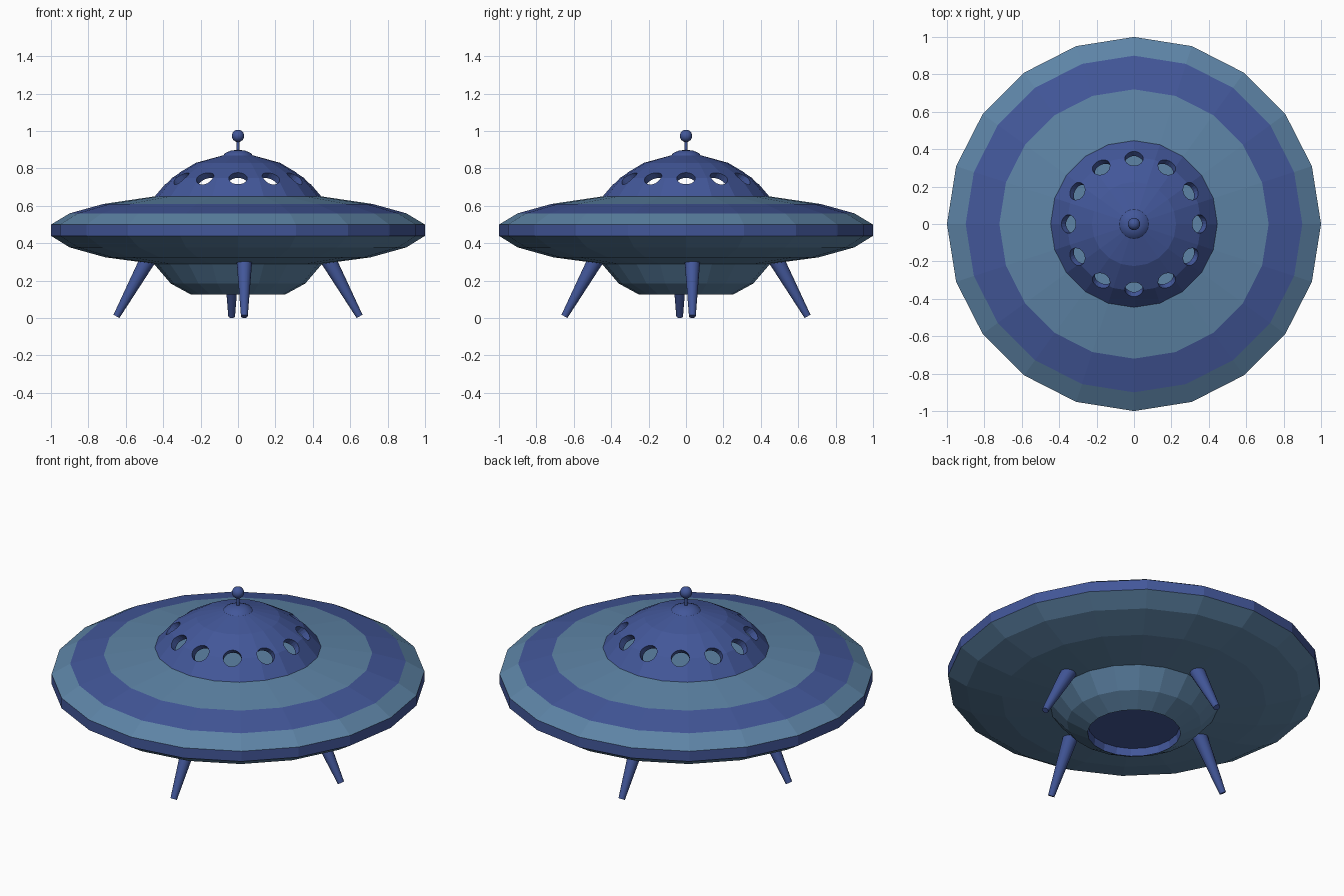
import bpy, bmesh, math
from mathutils import Vector, Matrix

if "Cube" in bpy.data.objects:
    bpy.data.objects.remove(bpy.data.objects["Cube"])


def material(name, rgb):
    m = bpy.data.materials.new(name)
    m.diffuse_color = (*rgb, 1)
    m.use_nodes = True
    m.node_tree.nodes["Principled BSDF"].inputs["Base Color"].default_value = m.diffuse_color
    return m


PALE = material("steel_blue", (0.11, 0.23, 0.38))
BLUE = material("deep_blue", (0.055, 0.095, 0.32))


def make_object(name, bm, mats, smooth=False):
    bmesh.ops.recalc_face_normals(bm, faces=bm.faces)
    me = bpy.data.meshes.new(name)
    bm.to_mesh(me)
    bm.free()
    for m in mats:
        me.materials.append(m)
    ob = bpy.data.objects.new(name, me)
    bpy.context.collection.objects.link(ob)
    if smooth:
        bpy.ops.object.select_all(action='DESELECT')
        ob.select_set(True)
        bpy.context.view_layer.objects.active = ob
        bpy.ops.object.shade_smooth_by_angle(angle=math.radians(40))
    return ob


def lathe(name, profile, sides, mats, bands=None, smooth=False):
    """Spin an (r, z) profile round z; bands gives a material per segment."""
    bm = bmesh.new()
    rings = []
    for r, z in profile:
        if r == 0:
            rings.append([bm.verts.new((0, 0, z))] * sides)
        else:
            rings.append([bm.verts.new((r * math.cos(a), r * math.sin(a), z))
                          for a in (math.tau * i / sides for i in range(sides))])
    for s, (a, b) in enumerate(zip(rings, rings[1:])):
        for i in range(sides):
            j = (i + 1) % sides
            quad = list(dict.fromkeys((a[i], a[j], b[j], b[i])))
            f = bm.faces.new(quad)
            f.material_index = bands[s] if bands else 0
    return make_object(name, bm, mats, smooth)


def add_cone(bm, p, q, r1, r2, sides):
    p, q = Vector(p), Vector(q)
    d = q - p
    rot = d.to_track_quat('Z', 'Y').to_matrix().to_4x4()
    bmesh.ops.create_cone(bm, cap_ends=True, segments=sides, radius1=r1, radius2=r2,
                          depth=d.length, matrix=Matrix.Translation((p + q) / 2) @ rot)


# Saucer hull with coloured bands, lower bowl and recessed hatch
lathe("saucer_hull",
      [(0, .65), (.45, .65), (.72, .61), (.9, .56), (1, .5), (1, .44), (.9, .378),
       (.71, .325), (.45, .29), (.36, .185), (.25, .125), (.245, .17), (0, .17)],
      20, [PALE, BLUE], [0, 0, 1, 0, 1, 0, 0, 0, 0, 0, 1, 1])

# Hollow cabin dome
dome = lathe("cabin_dome",
             [(0, .875), (.08, .87), (.225, .83), (.36, .75), (.45, .645),
              (.41, .645), (.335, .72), (.21, .795), (.07, .835), (0, .84)],
             20, [BLUE])

# Ring of round porthole cutters, tilted square to the dome
bm = bmesh.new()
for k in range(12):
    a = math.tau * k / 12
    out = Vector((math.cos(a), math.sin(a), 0))
    centre = out * .355 + Vector((0, 0, .752))
    axis = (out * .7 + Vector((0, 0, .72))).normalized()
    add_cone(bm, centre - axis * .07, centre + axis * .07, .049, .049, 20)
cutter = make_object("porthole_cutter", bm, [BLUE])
cutter.hide_render = True
mod = dome.modifiers.new("portholes", 'BOOLEAN')
mod.operation = 'DIFFERENCE'
mod.solver = 'EXACT'
mod.object = cutter
bpy.context.view_layer.objects.active = dome
bpy.ops.object.modifier_apply(modifier=mod.name)
bpy.data.objects.remove(cutter)

# Dome cap, antenna rod and ball
lathe("dome_cap", [(.085, .862), (.07, .881), (.04, .895), (0, .9)], 24, [BLUE], smooth=True)
bm = bmesh.new()
add_cone(bm, (0, 0, .88), (0, 0, .96), .008, .008, 12)
make_object("antenna_rod", bm, [BLUE], True)
bm = bmesh.new()
bmesh.ops.create_uvsphere(bm, u_segments=20, v_segments=12, radius=.033,
                          matrix=Matrix.Translation((0, 0, .974)))
make_object("antenna_ball", bm, [BLUE], True)

# Four splayed, tapering landing legs, slightly offset sideways
for k, side in enumerate(("right", "back", "left", "front")):
    turn = Matrix.Rotation(k * math.pi / 2, 3, 'Z')
    bm = bmesh.new()
    add_cone(bm, turn @ Vector((.65, .034, .009)), turn @ Vector((.478, .034, .32)),
             .018, .043, 16)
    make_object(side + "_leg", bm, [BLUE], True)
